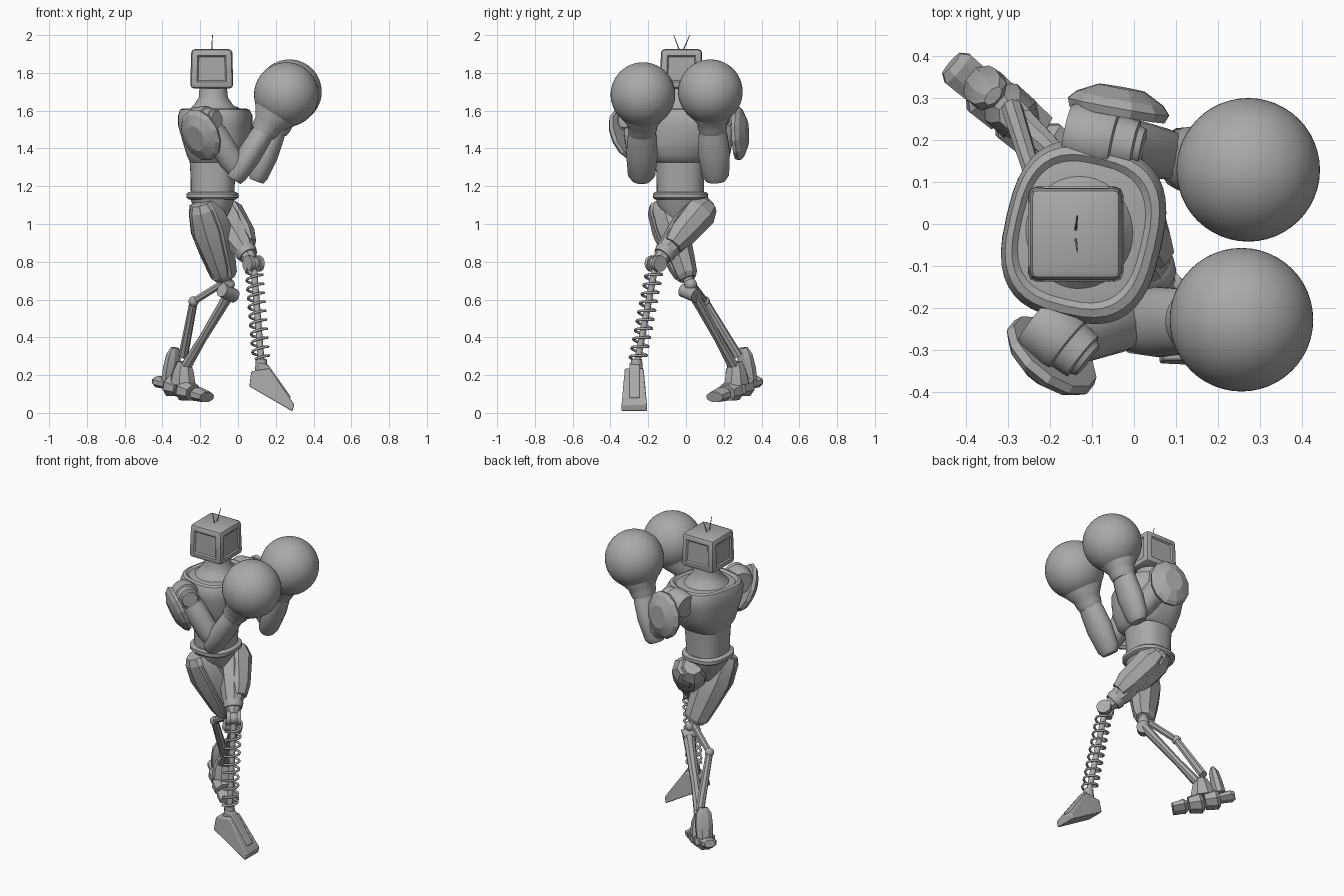
import bpy, bmesh, math
from mathutils import Vector as V

cube = bpy.data.objects.get("Cube")
if cube:
    bpy.data.objects.remove(cube)

grey = bpy.data.materials.new("matte grey")
grey.use_nodes = True
COLOUR = (0.4, 0.4, 0.4, 1)
grey.diffuse_color = COLOUR
grey.node_tree.nodes["Principled BSDF"].inputs["Base Color"].default_value = COLOUR


def finish(name, bm, angle=35, bevel=0):
    bmesh.ops.recalc_face_normals(bm, faces=bm.faces)
    me = bpy.data.meshes.new(name)
    bm.to_mesh(me)
    bm.free()
    ob = bpy.data.objects.new(name, me)
    bpy.context.collection.objects.link(ob)
    me.materials.append(grey)
    if bevel:
        mod = ob.modifiers.new("bevel", 'BEVEL')
        mod.width, mod.segments = bevel, 2
    bpy.ops.object.select_all(action='DESELECT')
    ob.select_set(True)
    bpy.context.view_layer.objects.active = ob
    bpy.ops.object.shade_smooth_by_angle(angle=math.radians(angle))
    return ob


def skin(bm, rings):
    """Join rings of points into a closed skin."""
    loops = [[bm.verts.new(p) for p in r] for r in rings]
    n = len(loops[0])
    for a, b in zip(loops, loops[1:]):
        for i in range(n):
            bm.faces.new((a[i], a[(i + 1) % n], b[(i + 1) % n], b[i]))
    bm.faces.new(loops[0][::-1])
    bm.faces.new(loops[-1])


def limb(name, start, end, sections, sides=16, ref=(0, 1, 0), angle=35):
    """Loft along an axis; sections are (fraction, half width along ref, half depth)."""
    start, end = V(start), V(end)
    d = (end - start).normalized()
    u = V(ref) - d * V(ref).dot(d)
    u.normalize()
    w = d.cross(u)
    rings = []
    for t, a, b in sections:
        c = start.lerp(end, t)
        k = 1 / math.cos(math.pi / sides)
        ang = [(i + 0.5) * math.tau / sides for i in range(sides)]
        rings.append([c + u * a * k * math.cos(q) + w * b * k * math.sin(q) for q in ang])
    bm = bmesh.new()
    skin(bm, rings)
    return finish(name, bm, angle)


def rod(name, start, end, r, sides=12, r2=None):
    r2 = r if r2 is None else r2
    return limb(name, start, end, [(0, r, r), (1, r2, r2)], sides, (0.3, 1, 0.2))


def ball(name, centre, r):
    bm = bmesh.new()
    bmesh.ops.create_uvsphere(bm, u_segments=48, v_segments=32, radius=r)
    bmesh.ops.translate(bm, verts=bm.verts, vec=centre)
    return finish(name, bm, 60)


def slab(name, profile, y0, y1, bevel=0.006):
    """Side profile in x, z extruded across y."""
    bm = bmesh.new()
    skin(bm, [[(x, y, z) for x, z in profile] for y in (y0, y1)])
    return finish(name, bm, 30, bevel)


def stack(name, sections, power=2.5, n=40):
    """Vertical loft; sections are (z, centre x, centre y, half x, half y)."""
    rings = []
    for z, cx, cy, rx, ry in sections:
        r = []
        for i in range(n):
            c, s = math.cos(i * math.tau / n), math.sin(i * math.tau / n)
            f = lambda v: math.copysign(abs(v) ** (2 / power), v)
            r.append((cx + rx * f(c), cy + ry * f(s), z))
        rings.append(r)
    bm = bmesh.new()
    skin(bm, rings)
    return finish(name, bm, 40)


# Head: tapered, bevelled box with a shallow panel on every side
bm = bmesh.new()
bmesh.ops.create_cube(bm, size=1)
for v in bm.verts:
    f = 0.95 if v.co.z > 0 else 1
    v.co = V((-0.139 + v.co.x * 0.228 * f, -0.024 + v.co.y * 0.228 * f, 1.822 + v.co.z * 0.208))
bmesh.ops.bevel(bm, geom=bm.edges[:], offset=0.02, segments=2, affect='EDGES', profile=0.5)
bm.normal_update()
walls = [f for f in bm.faces if f.calc_area() > 0.01 and abs(f.normal.z) < 0.5]
bmesh.ops.inset_individual(bm, faces=walls, thickness=0.02)
bmesh.ops.inset_individual(bm, faces=walls, thickness=0.01, depth=-0.008)
finish("head", bm, 30)
for y, lean in ((-0.015, 0.035), (-0.035, -0.03)):
    rod("antenna", (-0.139, y, 1.92), (-0.135, y + lean, 2.0), 0.003, 6, 0.0015)

# Neck and torso
stack("neck", [(1.59, -0.13, -0.02, 0.14, 0.15), (1.635, -0.13, -0.02, 0.1, 0.1),
               (1.67, -0.13, -0.02, 0.077, 0.082), (1.73, -0.132, -0.02, 0.072, 0.077)], 2)
stack("abdomen", [(1.16, -0.135, -0.03, 0.115, 0.125), (1.25, -0.133, -0.03, 0.118, 0.126),
                  (1.4, -0.13, -0.03, 0.13, 0.135)])
chest = stack("chest", [(1.325, -0.128, -0.03, 0.123, 0.13), (1.335, -0.125, -0.03, 0.133, 0.14),
                        (1.36, -0.12, -0.03, 0.15, 0.16),
                        (1.43, -0.115, -0.02, 0.173, 0.188), (1.52, -0.12, -0.02, 0.188, 0.207),
                        (1.575, -0.12, -0.02, 0.187, 0.213), (1.605, -0.123, -0.02, 0.175, 0.198),
                        (1.612, -0.125, -0.02, 0.158, 0.18), (1.6, -0.125, -0.02, 0.145, 0.165),
                        (1.605, -0.13, -0.02, 0.12, 0.13)], 2.8)
for v in chest.data.vertices:  # twist the shoulder line a little
    k = max(0, min(1, (v.co.z - 1.35) / 0.15))
    x, y, a = v.co.x + 0.12, v.co.y + 0.02, -0.23 * k
    v.co.x, v.co.y = x * math.cos(a) - y * math.sin(a) - 0.12, x * math.sin(a) + y * math.cos(a) - 0.02
stack("belt", [(1.13, -0.135, -0.03, 0.125, 0.135), (1.14, -0.135, -0.03, 0.138, 0.146),
               (1.16, -0.135, -0.03, 0.138, 0.146), (1.17, -0.135, -0.03, 0.125, 0.135)])
stack("pelvis", [(0.98, -0.125, -0.03, 0.04, 0.04), (1.03, -0.13, -0.03, 0.07, 0.08),
                 (1.1, -0.135, -0.03, 0.105, 0.12), (1.14, -0.135, -0.03, 0.12, 0.13)])


# Arms: shoulder barrel, pad, upper arm, forearm and round glove
def arm(side, inner, outer, elbow, glove, pad, normal):
    inner, outer, elbow, glove, pad = map(V, (inner, outer, elbow, glove, pad))
    limb(side + "_shoulder", inner, outer, [(0, .065, .065), (.1, .074, .074), (.5, .078, .078),
         (.62, .073, .073), (.64, .064, .064), (.9, .06, .06), (.92, .05, .05), (1, .045, .045)], 28, (0, 0, 1))
    mid = inner.lerp(outer, 0.5)
    limb(side + "_upper_arm", mid, elbow, [(0, .055, .058), (.3, .064, .068), (.75, .06, .065), (1, .045, .05)], 16)
    ball(side + "_elbow", elbow, 0.05)
    base = elbow + (elbow - glove).normalized() * 0.05
    limb(side + "_forearm", base, glove, [(0, .05, .04), (.06, .072, .052), (.3, .083, .064),
         (.5, .077, .06), (.6, .066, .056), (.63, .064, .056)], 16)
    limb(side + "_glove_cuff", elbow, glove, [(.5, .07, .065), (.56, .077, .075),
         (.62, .08, .078), (.75, .12, .12), (.9, .12, .12)], 28)
    ball(side + "_glove", glove, 0.171)
    n = V(normal).normalized()
    limb(side + "_shoulder_pad", pad - n * 0.03, pad + n * 0.035,
         [(0, .135, .115), (.3, .142, .122), (.6, .125, .105), (1, .07, .055)], 12, (0, 0, 1), 15)


arm("right", (-0.235, -0.225, 1.54), (-0.11, -0.325, 1.555), (0.005, -0.235, 1.275),
    (0.256, -0.228, 1.685), (-0.205, -0.325, 1.465), (-0.58, -0.72, -0.38))
arm("left", (-0.16, 0.22, 1.54), (0.02, 0.182, 1.56), (0.115, 0.155, 1.275),
    (0.272, 0.129, 1.7), (-0.035, 0.29, 1.48), (0.17, 0.95, 0.03))

# Left leg: armoured thigh, spring shin and wedge foot
hip, knee, ankle = V((-0.11, 0.09, 1.09)), V((0.082, -0.16, 0.79)), V((0.125, -0.262, 0.25))
across = (1, -0.4, 0.6)
limb("left_thigh", hip, knee, [(-.08, .05, .05), (.05, .085, .08), (.3, .085, .08),
     (.7, .06, .06), (.82, .045, .048), (.95, .03, .03)], 8, across, 20)
limb("left_thigh_plate", hip + V((0.02, 0.02, 0.012)), knee + V((0.02, 0.015, 0.012)),
     [(.0, .05, .06), (.15, .085, .085), (.55, .075, .07), (.72, .05, .05)], 8, across, 20)
limb("left_knee_collar", hip, knee, [(.76, .054, .054), (.8, .058, .058), (.86, .05, .05)], 16, across)
ball("left_knee", knee, 0.036)
for s in (-1, 1):
    side = V((0.8, 0.6, 0)) * s
    rod("left_knee_cap", knee + side * 0.018, knee + side * 0.042, 0.042, 20)
rod("left_shin_rod", knee, ankle, 0.017, 16)
top, low = knee.lerp(ankle, 0.06), knee.lerp(ankle, 0.94)
axis = (low - top).normalized()
u = axis.orthogonal().normalized()
w = axis.cross(u)
curve = bpy.data.curves.new("left_shin_spring", 'CURVE')
curve.dimensions, curve.bevel_depth, curve.bevel_resolution = '3D', 0.007, 2
spline = curve.splines.new('POLY')
TURNS, STEPS = 10, 20
spline.points.add(TURNS * STEPS)
for i, p in enumerate(spline.points):
    q = i * math.tau / STEPS
    c = top.lerp(low, i / (TURNS * STEPS)) + (u * math.cos(q) + w * math.sin(q)) * 0.043
    p.co = (*c, 1)
curve.materials.append(grey)
bpy.context.collection.objects.link(bpy.data.objects.new("left_shin_spring", curve))
rod("left_ankle", ankle + V((-0.002, 0, 0.035)), ankle - V((0, 0, 0.06)), 0.028, 12, 0.036)
foot = slab("left_foot", [(0.07, 0.22), (0.165, 0.235), (0.185, 0.21), (0.298, 0.045),
                          (0.288, 0.008), (0.06, 0.14)], -0.342, -0.206, 0.006)
for v in foot.data.vertices:  # narrower towards the ankle
    v.co.y = -0.274 + (v.co.y + 0.274) * (1 - 1.4 * max(0, v.co.z - 0.04))
slab("left_foot_ridge", [(0.1, 0.2), (0.11, 0.265), (0.16, 0.255), (0.28, 0.085), (0.26, 0.06)], -0.3, -0.245)

# Right leg: armoured thigh
hip, knee, ankle = V((-0.18, -0.12, 1.1)), V((-0.055, 0.025, 0.66)), V((-0.285, 0.26, 0.23))
limb("right_thigh", hip, knee, [(-.04, .07, .05), (.05, .085, .075), (.28, .102, .085), (.55, .09, .072),
     (.84, .068, .055), (.89, .05, .042)], 8, (1, 0.3, 0), 20)
limb("right_thigh_plate", hip + V((-0.015, -0.03, 0)), knee + V((-0.01, -0.022, 0)),
     [(-.02, .05, .04), (.06, .07, .06), (.3, .088, .07), (.75, .058, .052), (.86, .045, .038)], 8, (1, 0.3, 0), 20)
rod("right_knee_post", knee + V((-0.01, -0.02, 0.08)), knee, 0.028, 14)
ball("right_knee", knee + V((0.005, 0, 0.02)), 0.033)
rod("right_knee_axle", knee + V((-0.03, -0.04, -0.01)), knee + V((0.035, 0.03, -0.04)), 0.036, 16)

# Right shin: main strut and a bent rear linkage
strut = knee + V((0.01, 0.015, -0.03))
limb("right_shin_strut", strut, ankle, [(0, .034, .026), (.15, .03, .024), (.6, .024, .02), (1, .034, .026)], 8,
     (1, 1, 0), 20)
bend = V((-0.235, 0.1, 0.59))
rod("right_link_upper", knee + V((-0.02, 0, 0.03)), bend, 0.018, 8)
ball("right_link_joint", bend, 0.027)
rod("right_link_lower", bend, (-0.29, 0.275, 0.3), 0.02, 8, 0.024)

# Right foot: row of armoured segments from heel to toe, with an ankle guard
heel, toe = V((-0.42, 0.37, 0.165)), V((-0.17, 0.155, 0.085))
across = (0.67, 0.74, 0)
for a, b, wide, high in ((-.06, .22, .045, .03), (.2, .46, .06, .055),
                         (.48, .74, .062, .056), (.76, 1.02, .058, .036)):
    limb("right_foot_segment", heel, toe, [(a, wide * .7, high * .7), (a + .06, wide, high),
         (b, wide * .95, high * .75)], 8, across, 20)
limb("right_ankle_block", ankle + V((0, 0, 0.04)), ankle - V((0.01, -0.01, 0.08)),
     [(0, .035, .035), (.4, .052, .055), (1, .058, .075)], 8, across, 20)
limb("right_ankle_guard", (-0.335, 0.305, 0.345), (-0.365, 0.335, 0.17),
     [(0, .025, .014), (.2, .045, .028), (.6, .05, .034), (1, .045, .035)], 8, across, 20)
